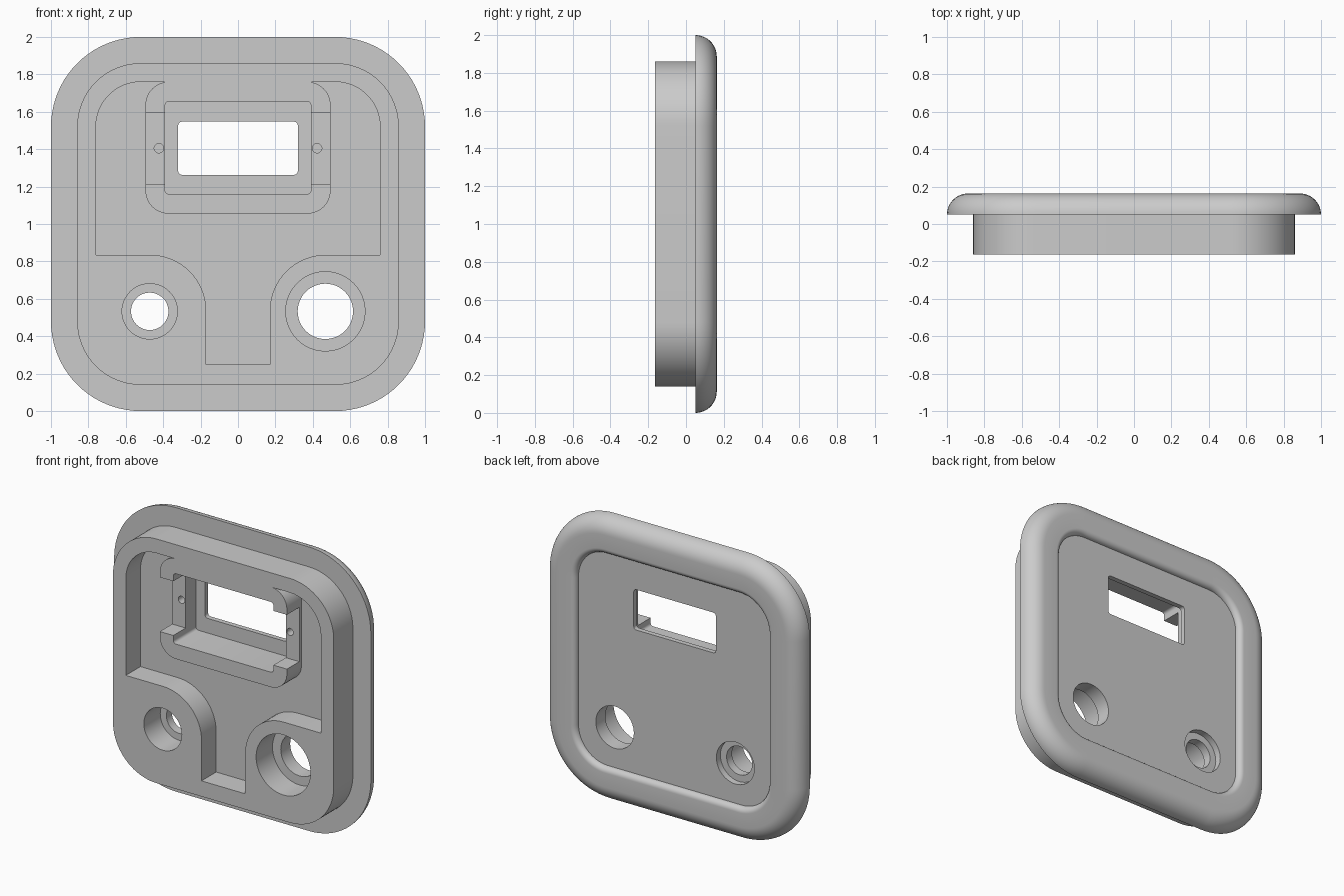
import bpy, bmesh
from math import sin, cos, pi, radians

if "Cube" in bpy.data.objects:
    bpy.data.objects.remove(bpy.data.objects["Cube"], do_unlink=True)

grey = bpy.data.materials.new("plain grey")
grey.use_nodes = True
grey.diffuse_color = (0.6, 0.6, 0.6, 1)
grey.node_tree.nodes["Principled BSDF"].inputs["Base Color"].default_value = (0.6, 0.6, 0.6, 1)

FRONT, SEAT, BACK, PANEL, FLOOR = -0.163, 0.05, 0.163, 0.125, 0.0


def arc(cx, cz, r, a0, a1, n=12):
    """Points on an arc in the x-z plane, angles in degrees."""
    steps = [radians(a0 + (a1 - a0) * i / n) for i in range(n + 1)]
    return [(cx + r * cos(a), cz + r * sin(a)) for a in steps]


def rounded_rect(x0, x1, z0, z1, r, n=12):
    return (arc(x1 - r, z1 - r, r, 0, 90, n) + arc(x0 + r, z1 - r, r, 90, 180, n)
            + arc(x0 + r, z0 + r, r, 180, 270, n) + arc(x1 - r, z0 + r, r, 270, 360, n))


def circle(x, z, r):
    return arc(x, z, r, 0, 360, 48)[:-1]


def loft(name, sections):
    """Closed solid through a list of (outline, y)."""
    bm = bmesh.new()
    rings = [[bm.verts.new((x, y, z)) for x, z in pts] for pts, y in sections]
    for a, b in zip(rings, rings[1:]):
        for i in range(len(a)):
            j = (i + 1) % len(a)
            bm.faces.new((a[i], a[j], b[j], b[i]))
    bm.faces.new(rings[0])
    bm.faces.new(rings[-1])
    bmesh.ops.recalc_face_normals(bm, faces=bm.faces)
    mesh = bpy.data.meshes.new(name)
    bm.to_mesh(mesh)
    bm.free()
    mesh.materials.append(grey)
    obj = bpy.data.objects.new(name, mesh)
    bpy.context.collection.objects.link(obj)
    return obj


def cut(target, outline, y0, y1):
    """Subtract a prism from the target."""
    cutter = loft("cutter", [(outline, y0), (outline, y1)])
    cutter.hide_render = True
    mod = target.modifiers.new("cut", 'BOOLEAN')
    mod.operation, mod.solver, mod.object = 'DIFFERENCE', 'EXACT', cutter
    bpy.context.view_layer.objects.active = target
    bpy.ops.object.modifier_apply(modifier=mod.name)
    bpy.data.objects.remove(cutter, do_unlink=True)


def square(h):
    """Rounded square sharing the housing's corner centres."""
    return rounded_rect(-h, h, 1 - h, 1 + h, h - 0.52, 20)


# Plug, flange with rounded outer edge, and recessed back panel as one solid
edge, lip = BACK - SEAT, BACK - PANEL
sections = [(square(0.86), FRONT), (square(0.86), SEAT)]
sections += [(square(x), z) for x, z in arc(1 - edge, SEAT, edge, 0, 90)]
sections += [(square(x), z) for x, z in arc(0.75 + lip, PANEL, lip, 90, 180, 8)]
housing = loft("housing", sections)

# Front pocket: wraps round the display boss and the two hole bosses
right_half = ([(0.37, 1.76)] + arc(0.52, 1.52, 0.24, 90, 0)
              + [(0.76, 0.835)] + arc(0.47, 0.535, 0.30, 90, 180, 16) + [(0.17, 0.25)])
boss_right = arc(0.37, 1.18, 0.125, 270, 360) + arc(0.37, 1.635, 0.125, 0, 90)[:-1]
mirror = lambda pts: [(-x, z) for x, z in reversed(pts)]
pocket = right_half + mirror(right_half) + mirror(boss_right) + boss_right
cut(housing, pocket, -0.3, FLOOR)

# Display recess and window
cut(housing, rounded_rect(-0.39, 0.39, 1.16, 1.655, 0.02, 4), -0.3, 0.09)
cut(housing, rounded_rect(-0.32, 0.32, 1.263, 1.547, 0.02, 4), -0.1, 0.3)

# Mounting shelves with screw holes either side of the display
for s in (-1, 1):
    xs = sorted((s * 0.38, s * 0.52))
    shelf = [(xs[0], 1.215), (xs[1], 1.215), (xs[1], 1.597), (xs[0], 1.597)]
    cut(housing, shelf, -0.3, -0.025)
    cut(housing, circle(s * 0.423, 1.405, 0.025), -0.1, 0.05)

# Stepped round holes
cut(housing, circle(0.467, 0.533, 0.212), -0.3, 0.02)
cut(housing, circle(0.467, 0.533, 0.148), -0.1, 0.3)
cut(housing, circle(-0.472, 0.533, 0.148), -0.3, 0.02)
cut(housing, circle(-0.472, 0.533, 0.10), -0.1, 0.3)
cut(housing, circle(-0.472, 0.533, 0.148), 0.08, 0.3)

# Smooth curved walls, crisp edges
bpy.ops.object.select_all(action='DESELECT')
housing.select_set(True)
bpy.context.view_layer.objects.active = housing
bpy.ops.object.shade_smooth_by_angle(angle=radians(30))
